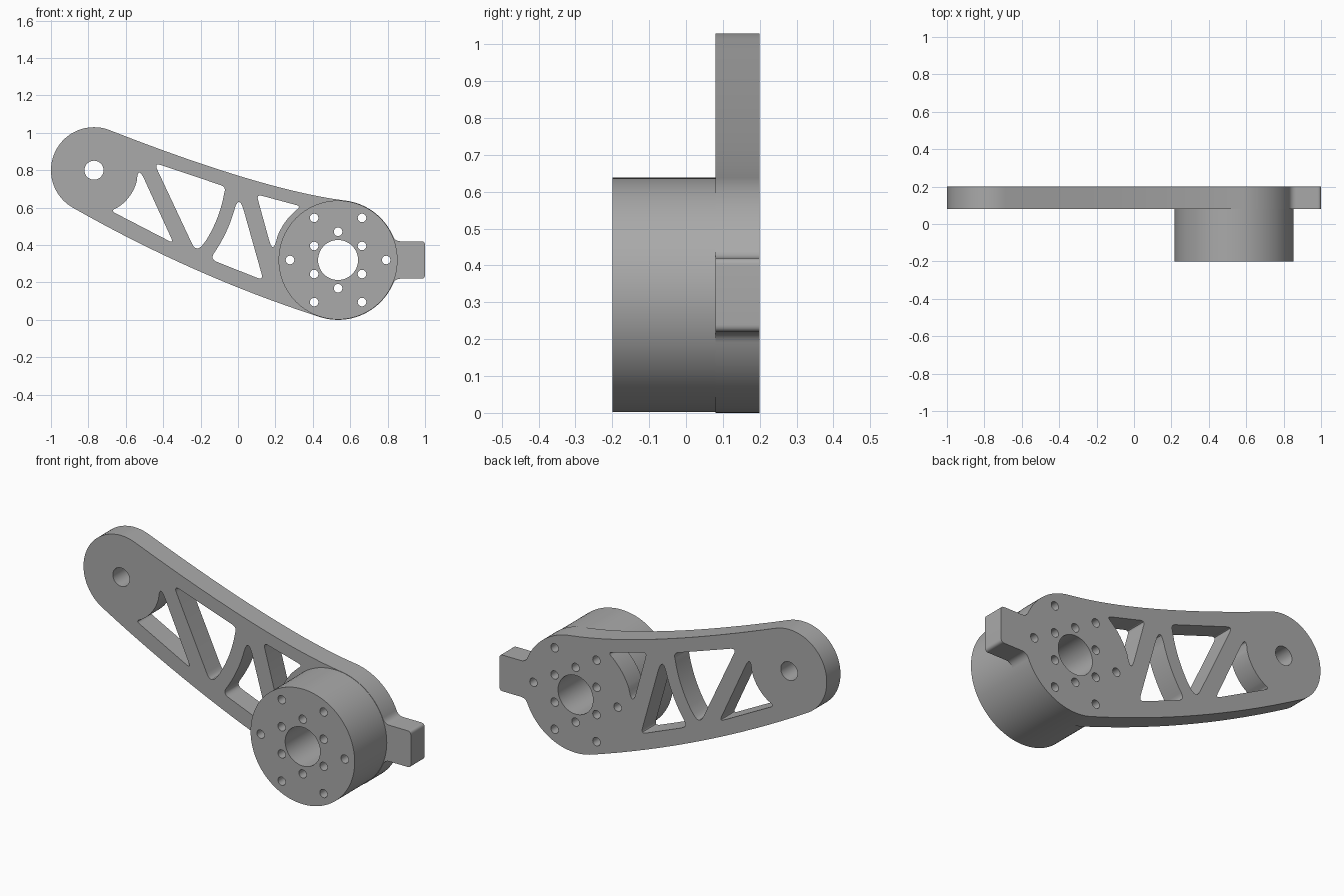
import bpy
from math import cos, sin, radians
from mathutils import Vector

if "Cube" in bpy.data.objects:
    bpy.data.objects.remove(bpy.data.objects["Cube"])

SMALL = Vector((-0.77, 0.80))    # pivot end
HUB = Vector((0.535, 0.32))      # drive end

grey = bpy.data.materials.new("machined_grey")
grey.use_nodes = True
COLOUR = (0.40, 0.40, 0.40, 1)
grey.diffuse_color = COLOUR
grey.node_tree.nodes["Principled BSDF"].inputs["Base Color"].default_value = COLOUR


def arc(centre, r, a0, a1, n=16):
    """Plain points along an arc, angles in degrees."""
    angles = [radians(a0 + (a1 - a0) * i / n) for i in range(n + 1)]
    return [(centre.x + r * cos(a), centre.y + r * sin(a), 0) for a in angles]


def circle(centre, r, n=32):
    return arc(centre, r, 0, 360, n)[:-1]


def bend(a, c, b, n):
    """Quadratic curve from a to b pulled towards c."""
    a, c, b = Vector(a[:2]), Vector(c[:2]), Vector(b[:2])
    steps = [i / n for i in range(n + 1)]
    return [a * (1 - t) ** 2 + c * 2 * t * (1 - t) + b * t * t for t in steps]


def rounded(path):
    """Round each (x, z, size) corner whose size is above zero."""
    out = []
    for i, (x, z, d) in enumerate(path):
        p = Vector((x, z))
        if d == 0:
            out.append(p)
            continue
        sides = []
        for q in (path[i - 1], path[(i + 1) % len(path)]):
            v = Vector(q[:2]) - p
            sides.append(p + v.normalized() * min(d, v.length * 0.95))
        out += bend(sides[0], p, sides[1], 6)
    return out


def plate(name, loops, y0, y1):
    """Extrude an outline with holes between two depths."""
    curve = bpy.data.curves.new(name, "CURVE")
    curve.dimensions = "2D"
    curve.fill_mode = "BOTH"
    curve.extrude = (y1 - y0) / 2
    for loop in loops:
        spline = curve.splines.new("POLY")
        spline.points.add(len(loop) - 1)
        for point, p in zip(spline.points, loop):
            point.co = (p[0], p[1], 0, 1)
        spline.use_cyclic_u = True
    obj = bpy.data.objects.new(name, curve)
    bpy.context.collection.objects.link(obj)
    obj.location.y = (y0 + y1) / 2
    obj.rotation_euler.x = radians(90)
    bpy.ops.object.select_all(action="DESELECT")
    obj.select_set(True)
    bpy.context.view_layer.objects.active = obj
    bpy.ops.object.convert(target="MESH")
    obj = bpy.context.object
    # weld the caps to the walls so shading follows the real edges
    bpy.ops.object.mode_set(mode="EDIT")
    bpy.ops.mesh.select_all(action="SELECT")
    bpy.ops.mesh.remove_doubles(threshold=0.0001)
    bpy.ops.mesh.normals_make_consistent(inside=False)
    bpy.ops.object.mode_set(mode="OBJECT")
    obj.data.materials.clear()
    obj.data.materials.append(grey)
    bpy.ops.object.shade_smooth_by_angle(angle=radians(30))
    return obj


# Bore and bolt holes shared by the arm and the hub
holes = [circle(HUB, 0.107, 48)]
offsets = [(sx * 0.128, sz * h) for sx in (-1, 1) for sz in (-1, 1) for h in (0.075, 0.225)]
offsets += [(0, 0.151), (0, -0.151), (0.257, 0), (-0.257, 0)]
holes += [circle(HUB + Vector(o), 0.023, 20) for o in offsets]

# Arm outline: pivot end, lower edge, hub end with tab, upper edge
pivot_end = arc(SMALL, 0.23, 68, 242, 40)
hub_low = arc(HUB, 0.32, 251, 336, 24)
hub_high = arc(HUB, 0.32, 24, 84, 18)
tab = [(0.84, 0.22, 0.03), (1.0, 0.22, 0.02), (1.0, 0.42, 0.02), (0.84, 0.42, 0.03)]
lower = bend(pivot_end[-1], (-0.24, 0.234), hub_low[0], 16)[1:-1]
upper = bend(hub_high[-1], (0.13, 0.695), pivot_end[0], 16)[1:-1]
outline = (pivot_end + [(p.x, p.y, 0) for p in lower] + hub_low + tab
           + hub_high + [(p.x, p.y, 0) for p in upper])

# Truss windows, each with one side following an arc about an end
windows = [
    [(-0.68, 0.583, 0.025)] + arc(SMALL, 0.236, -57, -14)
    + [(-0.535, 0.826, 0.08), (-0.344, 0.409, 0.03)],
    [(-0.449, 0.84, 0.04), (-0.064, 0.711, 0.03)] + arc(SMALL, 0.707, -10, -32)
    + [(-0.222, 0.356, 0.06)],
    [(0.005, 0.677, 0.1)] + arc(SMALL, 0.78, -16, -34.5)
    + [(-0.15, 0.325, 0.04), (0.136, 0.211, 0.035)],
    [(0.099, 0.671, 0.03), (0.337, 0.607, 0.025)] + arc(HUB, 0.348, 129, 159)
    + [(0.187, 0.35, 0.08)],
]

plate("truss_arm", [rounded(outline), circle(SMALL, 0.051)]
      + [rounded(w) for w in windows] + holes, 0.08, 0.20)

# Cylindrical hub on the front of the arm
plate("drive_hub", [circle(HUB, 0.318, 96)] + holes, -0.20, 0.08)
